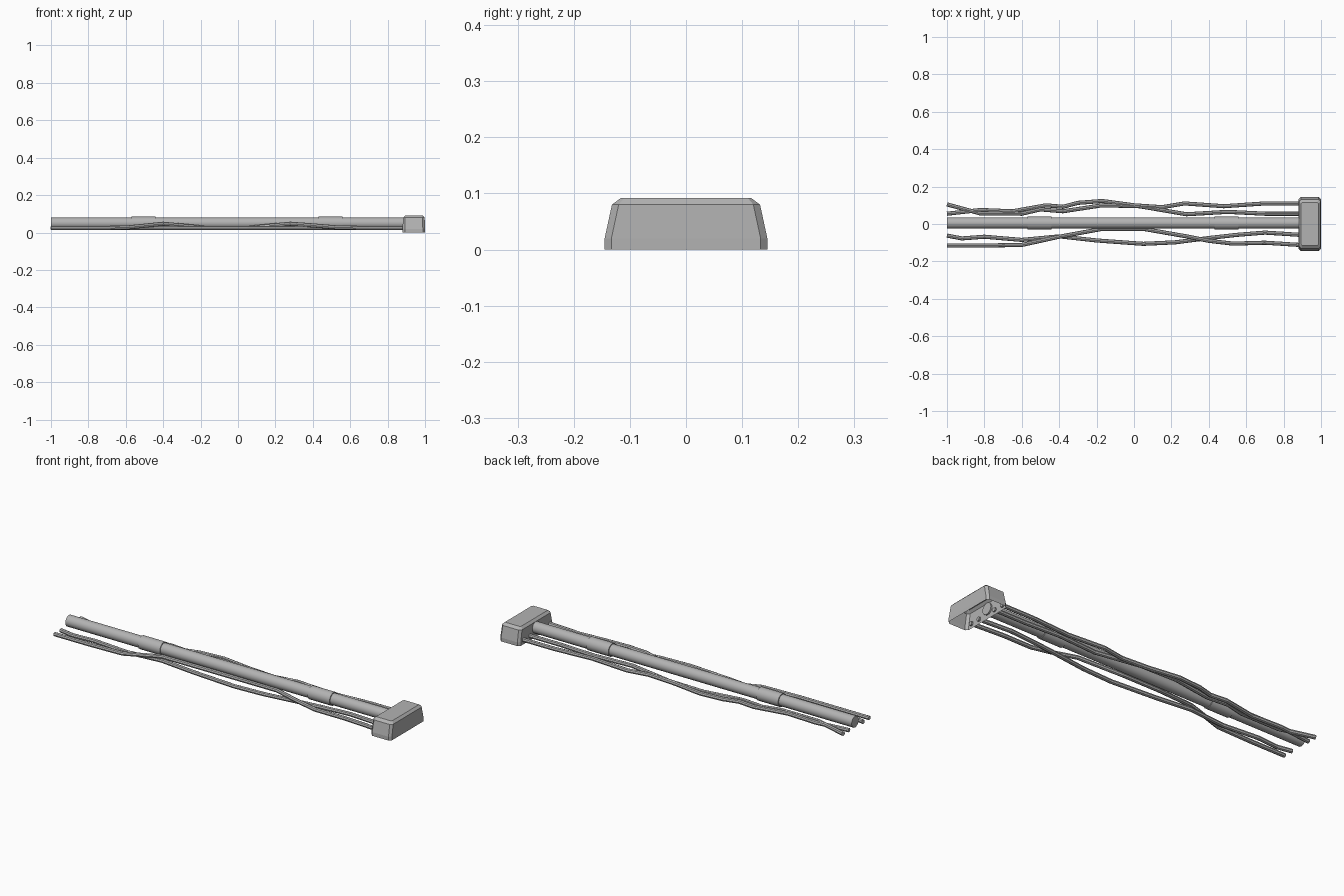
import bpy, bmesh, math
from mathutils import Matrix

cube = bpy.data.objects.get("Cube")
if cube:
    bpy.data.objects.remove(cube)

grey = bpy.data.materials.new("plain_grey")
grey.use_nodes = True
colour = (0.45, 0.45, 0.45, 1)
grey.diffuse_color = colour
grey.node_tree.nodes["Principled BSDF"].inputs["Base Color"].default_value = colour


def add_mesh(name, bm, smooth=False):
    mesh = bpy.data.meshes.new(name)
    bmesh.ops.recalc_face_normals(bm, faces=bm.faces)
    bm.to_mesh(mesh)
    bm.free()
    mesh.materials.append(grey)
    ob = bpy.data.objects.new(name, mesh)
    bpy.context.collection.objects.link(ob)
    if smooth:
        bpy.ops.object.select_all(action="DESELECT")
        ob.select_set(True)
        bpy.context.view_layer.objects.active = ob
        bpy.ops.object.shade_smooth_by_angle(angle=math.radians(40))
    return ob


def tube(name, x0, x1, radius):
    bm = bmesh.new()
    place = Matrix.Translation(((x0 + x1) / 2, 0.005, 0.05)) @ Matrix.Rotation(math.pi / 2, 4, "Y")
    bmesh.ops.create_cone(bm, cap_ends=True, segments=16, radius1=radius,
                          radius2=radius, depth=x1 - x0, matrix=place)
    return add_mesh(name, bm, smooth=True)


def wire(name, points, radius=0.011):
    curve = bpy.data.curves.new(name, "CURVE")
    curve.dimensions = "3D"
    curve.bevel_depth = radius
    curve.bevel_resolution = 2
    curve.use_fill_caps = True
    spline = curve.splines.new("POLY")
    spline.points.add(len(points) - 1)
    for p, co in zip(spline.points, points):
        x, y = co[:2]
        z = co[2] if len(co) > 2 else 0.024
        p.co = (x, y, z, 1)
    spline.use_smooth = False
    curve.materials.append(grey)
    ob = bpy.data.objects.new(name, curve)
    bpy.context.collection.objects.link(ob)
    bpy.ops.object.select_all(action="DESELECT")
    ob.select_set(True)
    bpy.context.view_layer.objects.active = ob
    bpy.ops.object.convert(target="MESH")


# Wall box: chamfered octagon rings lofted upward, open underneath
def ring(bm, hx, hy, z, c=0.012):
    corners = [(hx, hy - c), (hx - c, hy), (c - hx, hy), (-hx, hy - c),
               (-hx, c - hy), (c - hx, -hy), (hx - c, -hy), (hx, c - hy)]
    return [bm.verts.new((0.94 + x, y, z)) for x, y in corners]


bm = bmesh.new()
rings = [ring(bm, 0.06, 0.145, 0), ring(bm, 0.06, 0.145, 0.02),
         ring(bm, 0.058, 0.132, 0.08), ring(bm, 0.046, 0.116, 0.092, 0.006)]
for low, high in zip(rings, rings[1:]):
    for i in range(8):
        j = (i + 1) % 8
        bm.faces.new((low[i], low[j], high[j], high[i]))
bm.faces.new(rings[-1])
add_mesh("end_box", bm)

# Main pipe with its two sleeves
tube("main_pipe", -1, 0.888, 0.03)
for name, x in (("right_sleeve", -0.505), ("left_sleeve", 0.495)):
    tube(name, x - 0.065, x + 0.065, 0.035)

# Loose wires on either side of the pipe
wire("back_inner_wire", [(-1, 0.105), (-0.82, 0.056), (-0.6, 0.055), (-0.5, 0.078),
     (-0.38, 0.068), (-0.17, 0.1), (0.03, 0.095), (0.28, 0.052), (0.5, 0.065),
     (0.7, 0.055), (0.888, 0.055)])
wire("back_outer_wire", [(-1, 0.055), (-0.82, 0.075), (-0.65, 0.068), (-0.47, 0.1),
     (-0.38, 0.092), (-0.3, 0.113), (-0.17, 0.123), (0, 0.1), (0.15, 0.09),
     (0.27, 0.11), (0.48, 0.095), (0.7, 0.11), (0.888, 0.11)])
wire("front_inner_wire", [(-1, -0.062), (-0.92, -0.077), (-0.8, -0.068), (-0.6, -0.085),
     (-0.4, -0.066), (-0.2, -0.088), (0.05, -0.106), (0.22, -0.098), (0.4, -0.075),
     (0.55, -0.058), (0.7, -0.046), (0.888, -0.058)])
wire("front_outer_wire", [(-1, -0.115), (-0.8, -0.115), (-0.6, -0.112, 0.026),
     (-0.4, -0.068, 0.047), (-0.17, -0.026), (0.05, -0.026), (0.28, -0.066, 0.047),
     (0.4, -0.09, 0.038), (0.53, -0.105, 0.027), (0.7, -0.1), (0.888, -0.112)])
